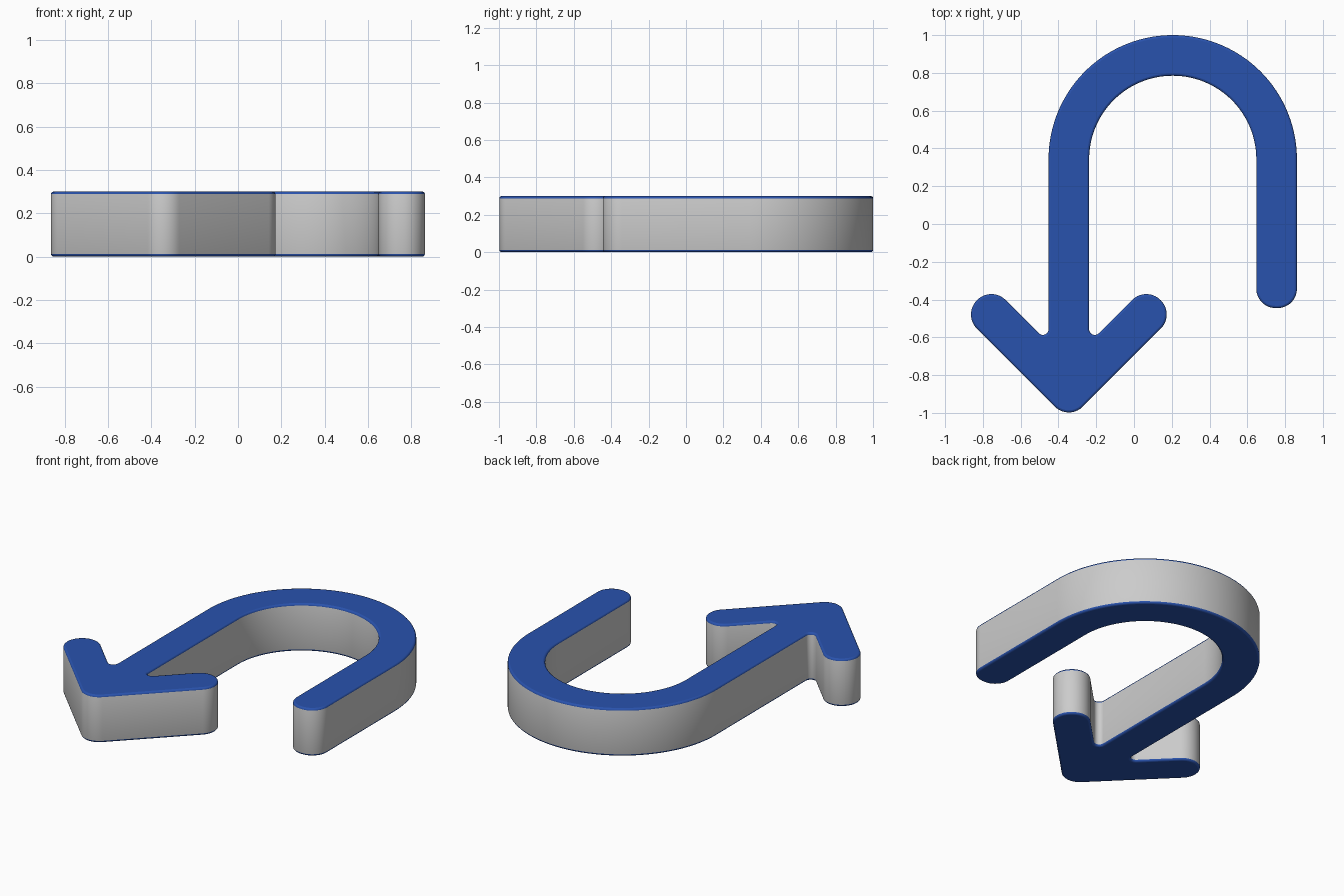
import bpy, bmesh
from math import radians, tan
from mathutils import Vector, Matrix

if "Cube" in bpy.data.objects:
    bpy.data.objects.remove(bpy.data.objects["Cube"])

W = 0.1075            # half width of every stroke
H = 0.30              # thickness
STEM, ARM = -0.345, 0.755
MID, CY = 0.205, 0.3425
R_OUT, R_IN = 0.6575, 0.4425
TIP, BX, BY = -1.041, 0.41, -0.479   # arrow tip, barb end centre (offset from stem)
E = W * 2 ** 0.5


def fillet(corners):
    """Round each corner (x, y, radius) of a closed polygon."""
    out = []
    n = len(corners)
    for i, (x, y, r) in enumerate(corners):
        p = Vector((x, y))
        a = (Vector(corners[i - 1][:2]) - p).normalized()
        b = (Vector(corners[(i + 1) % n][:2]) - p).normalized()
        ang = a.angle(b)
        t = r / tan(ang / 2)
        centre = p + (a + b).normalized() * (r * r + t * t) ** 0.5
        start, end = p + a * t - centre, p + b * t - centre
        sweep = start.angle_signed(end)      # clockwise positive
        steps = 40 if r > 0.3 else 14
        for k in range(steps + 1):
            q = centre + Matrix.Rotation(-sweep * k / steps, 2) @ start
            if not out or (q - out[-1]).length > 1e-4:
                out.append(q)
    return out


# Counter-clockwise outline of the U-turn arrow
corners = [
    (STEM, TIP, 0.105),
    (STEM + BX + E, BY, W * 0.99), (STEM + BX, BY + E, W * 0.99),       # right barb
    (STEM + W, BY - BX + E + W, 0.03),                                  # right notch
    (STEM + W, CY + R_IN, R_IN), (ARM - W, CY + R_IN, R_IN),            # inner bend
    (ARM - W, -0.445, W * 0.95), (ARM + W, -0.445, W * 0.95),           # tail end
    (ARM + W, CY + R_OUT, R_OUT), (STEM - W, CY + R_OUT, R_OUT),        # outer bend
    (STEM - W, BY - BX + E + W, 0.03),                                  # left notch
    (STEM - BX, BY + E, W * 0.99), (STEM - BX - E, BY, W * 0.99),       # left barb
]
outline = fillet(corners)

# Extrude the outline and round the top and bottom rims
bm = bmesh.new()
base = bm.faces.new([bm.verts.new((p.x, p.y, 0)) for p in outline])
ext = bmesh.ops.extrude_face_region(bm, geom=[base], use_keep_orig=True)
bmesh.ops.translate(bm, vec=(0, 0, H),
                    verts=[v for v in ext["geom"] if isinstance(v, bmesh.types.BMVert)])
bmesh.ops.recalc_face_normals(bm, faces=bm.faces)
rims = [e for e in bm.edges if abs(e.verts[0].co.z - e.verts[1].co.z) < 1e-5]
bmesh.ops.bevel(bm, geom=rims, offset=0.012, offset_type='OFFSET', segments=3,
                profile=0.5, affect='EDGES', clamp_overlap=False)
bm.normal_update()

# Blue caps and rims, grey walls
for f in bm.faces:
    f.material_index = 1 if abs(f.normal.z) > 0.05 else 0
mesh = bpy.data.meshes.new("u_turn_arrow")
bm.to_mesh(mesh)
bm.free()

blue = bpy.data.materials.new("blue")
blue.diffuse_color = (0.022, 0.085, 0.42, 1)
blue.use_nodes = True
blue.node_tree.nodes["Principled BSDF"].inputs["Base Color"].default_value = blue.diffuse_color
mesh.materials.append(None)
mesh.materials.append(blue)

arrow = bpy.data.objects.new("u_turn_arrow", mesh)
bpy.context.collection.objects.link(arrow)
bpy.context.view_layer.objects.active = arrow
arrow.select_set(True)
bpy.ops.object.shade_smooth_by_angle(angle=radians(35))
for f in mesh.polygons:
    if abs(f.normal.z) > 0.999:
        f.use_smooth = False
